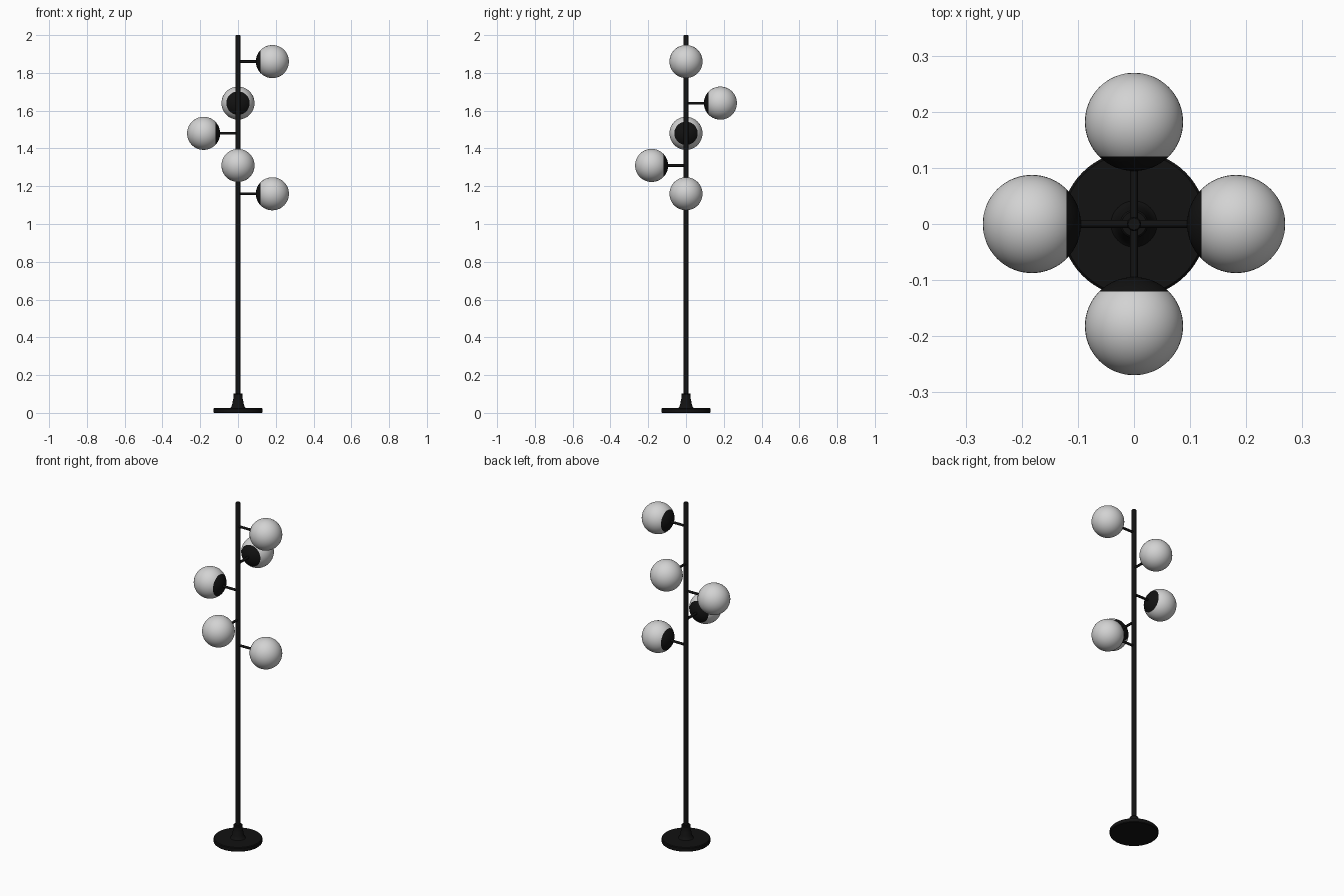
import bpy
from math import cos, sin, pi
from mathutils import Vector

cube = bpy.data.objects.get("Cube")
if cube:
    bpy.data.objects.remove(cube, do_unlink=True)


def make_material(name, color, roughness):
    mat = bpy.data.materials.new(name)
    mat.use_nodes = True
    mat.diffuse_color = color
    bsdf = mat.node_tree.nodes["Principled BSDF"]
    bsdf.inputs["Base Color"].default_value = color
    bsdf.inputs["Roughness"].default_value = roughness
    return mat


black = make_material("black metal", (0.006, 0.006, 0.006, 1), 0.5)
white = make_material("frosted glass", (0.65, 0.65, 0.65, 1), 0.4)


def smooth(obj, angle=0.6):
    bpy.ops.object.select_all(action="DESELECT")
    obj.select_set(True)
    bpy.context.view_layer.objects.active = obj
    bpy.ops.object.shade_smooth_by_angle(angle=angle)


def lathe(name, profile, steps=48):
    """Revolve a (radius, height) profile around z, closed at both ends."""
    verts = [(r * cos(2 * pi * i / steps), r * sin(2 * pi * i / steps), z)
             for r, z in profile for i in range(steps)]
    faces = []
    for k in range(len(profile) - 1):
        for i in range(steps):
            a, b = k * steps + i, k * steps + (i + 1) % steps
            faces.append((a, b, b + steps, a + steps))
    faces.append(tuple(reversed(range(steps))))
    faces.append(tuple(range(len(verts) - steps, len(verts))))
    mesh = bpy.data.meshes.new(name)
    mesh.from_pydata(verts, [], faces)
    obj = bpy.data.objects.new(name, mesh)
    bpy.context.collection.objects.link(obj)
    mesh.materials.append(black)
    smooth(obj)
    return obj


# Weighted foot, flared collar and tall pole
lathe("base_disc", [(0.127, 0), (0.13, 0.003), (0.13, 0.021), (0.126, 0.025)], 64)
lathe("base_collar", [(0.042, 0.024), (0.037, 0.029), (0.031, 0.045), (0.027, 0.068),
                      (0.025, 0.075), (0.025, 0.098), (0.022, 0.102)])
lathe("pole", [(0.0125, 0.02), (0.0125, 1.997), (0.0105, 2.0)], 32)

# Globe lamps spiralling down the pole, a quarter turn apart
REACH, RADIUS = 0.182, 0.0875
CAP_DEPTH = 0.06
heights = (1.86, 1.64, 1.48, 1.31, 1.16)
for n, z in enumerate(heights):
    turn = n * pi / 2
    out = Vector((cos(turn), sin(turn), 0))
    aim = out.to_track_quat("Z", "Y")

    # Arm from the pole to the cap
    arm = lathe(f"arm_{n + 1}", [(0.007, 0), (0.007, 0.11)], 20)
    arm.location = (0, 0, z)
    arm.rotation_mode = "QUATERNION"
    arm.rotation_quaternion = aim

    # Globe with its poles along the arm, the inner part a dark cap
    bpy.ops.mesh.primitive_uv_sphere_add(segments=48, ring_count=32, radius=RADIUS)
    globe = bpy.context.object
    globe.name = f"globe_{n + 1}"
    globe.data.materials.append(white)
    globe.data.materials.append(black)
    for face in globe.data.polygons:
        face.material_index = 1 if face.center.z < -CAP_DEPTH else 0
    smooth(globe)
    globe.location = Vector((0, 0, z)) + out * REACH
    globe.rotation_mode = "QUATERNION"
    globe.rotation_quaternion = aim
